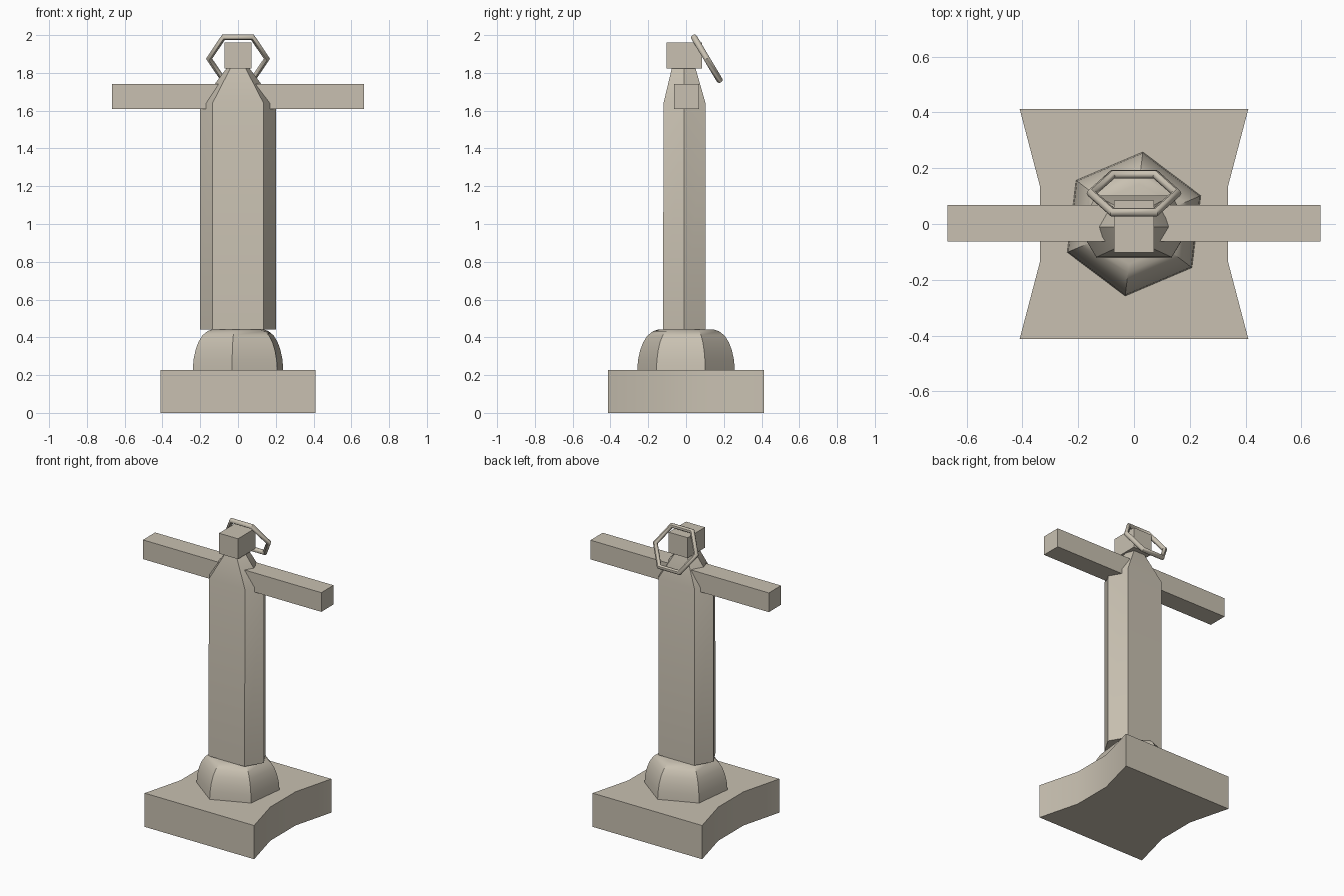
import bpy, bmesh, math
from mathutils import Matrix

if "Cube" in bpy.data.objects:
    bpy.data.objects.remove(bpy.data.objects["Cube"])

stone = bpy.data.materials.new("warm grey stone")
stone.diffuse_color = (0.58, 0.53, 0.44, 1)
stone.use_nodes = True
stone.node_tree.nodes["Principled BSDF"].inputs["Base Color"].default_value = stone.diffuse_color


def finish(name, bm, angle=36):
    bmesh.ops.recalc_face_normals(bm, faces=bm.faces)
    me = bpy.data.meshes.new(name)
    bm.to_mesh(me)
    bm.free()
    me.materials.append(stone)
    ob = bpy.data.objects.new(name, me)
    bpy.context.collection.objects.link(ob)
    bpy.ops.object.select_all(action='DESELECT')
    ob.select_set(True)
    bpy.context.view_layer.objects.active = ob
    bpy.ops.object.shade_smooth_by_angle(angle=math.radians(angle))
    return ob


def loft(name, rings, angle=36):
    """Skin a stack of point rings and cap both ends."""
    bm = bmesh.new()
    loops = [[bm.verts.new(p) for p in r] for r in rings]
    n = len(loops[0])
    for a, b in zip(loops, loops[1:]):
        for i in range(n):
            j = (i + 1) % n
            bm.faces.new((a[i], a[j], b[j], b[i]))
    bm.faces.new(loops[0])
    bm.faces.new(loops[-1])
    return finish(name, bm, angle)


def box(name, x, y0, y1, z0, z1):
    sq = [(-x, y0), (x, y0), (x, y1), (-x, y1)]
    return loft(name, [[(px, py, z) for px, py in sq] for z in (z0, z1)])


# Plinth with concave left and right sides
half = [(0.41, -0.413), (0.337, -0.135), (0.337, 0.135), (0.41, 0.413)]
outline = half + [(-x, -y) for x, y in half]
loft("plinth", [[(x, y, z) for x, y in outline] for z in (0, 0.228)])

# Six-sided domed foot
profile = [(0.26, 0.228), (0.256, 0.28), (0.245, 0.33), (0.228, 0.375),
           (0.205, 0.41), (0.175, 0.433), (0.145, 0.442)]
turn = math.radians(23)
loft("domed_foot", [[(r * math.cos(turn + k * math.pi / 3),
                      r * math.sin(turn + k * math.pi / 3), z)
                     for k in range(6)] for r, z in profile])


# Six-sided robe column with tapered shoulders
def hexagon(side, edge, front, back, z):
    return [(-edge, front, z), (edge, front, z), (side, -0.01, z),
            (edge, back, z), (-edge, back, z), (-side, -0.01, z)]


loft("robe", [hexagon(0.2, 0.135, -0.122, 0.103, 0.442),
              hexagon(0.2, 0.135, -0.119, 0.103, 1.64),
              hexagon(0.06, 0.04, -0.075, 0.05, 1.825)])

# Outstretched arms and head
box("arms", 0.668, -0.063, 0.068, 1.61, 1.74)
box("head", 0.071, -0.102, 0.084, 1.822, 1.96)

# Six-sided halo, tilted behind the head
bm = bmesh.new()
tilt = Matrix.Translation((0, 0.11, 1.875)) @ Matrix.Rotation(math.radians(120.8), 4, 'X')
N, M, R, r = 6, 8, 0.153, 0.0165
grid = []
for i in range(N):
    a = i * 2 * math.pi / N
    ring = []
    for j in range(M):
        b = j * 2 * math.pi / M
        d = R + r * math.cos(b)
        ring.append(bm.verts.new((d * math.cos(a), d * math.sin(a), r * math.sin(b))))
    grid.append(ring)
for i in range(N):
    for j in range(M):
        p, q = grid[i], grid[(i + 1) % N]
        bm.faces.new((p[j], q[j], q[(j + 1) % M], p[(j + 1) % M]))
bm.transform(tilt)
finish("halo", bm, 50)
